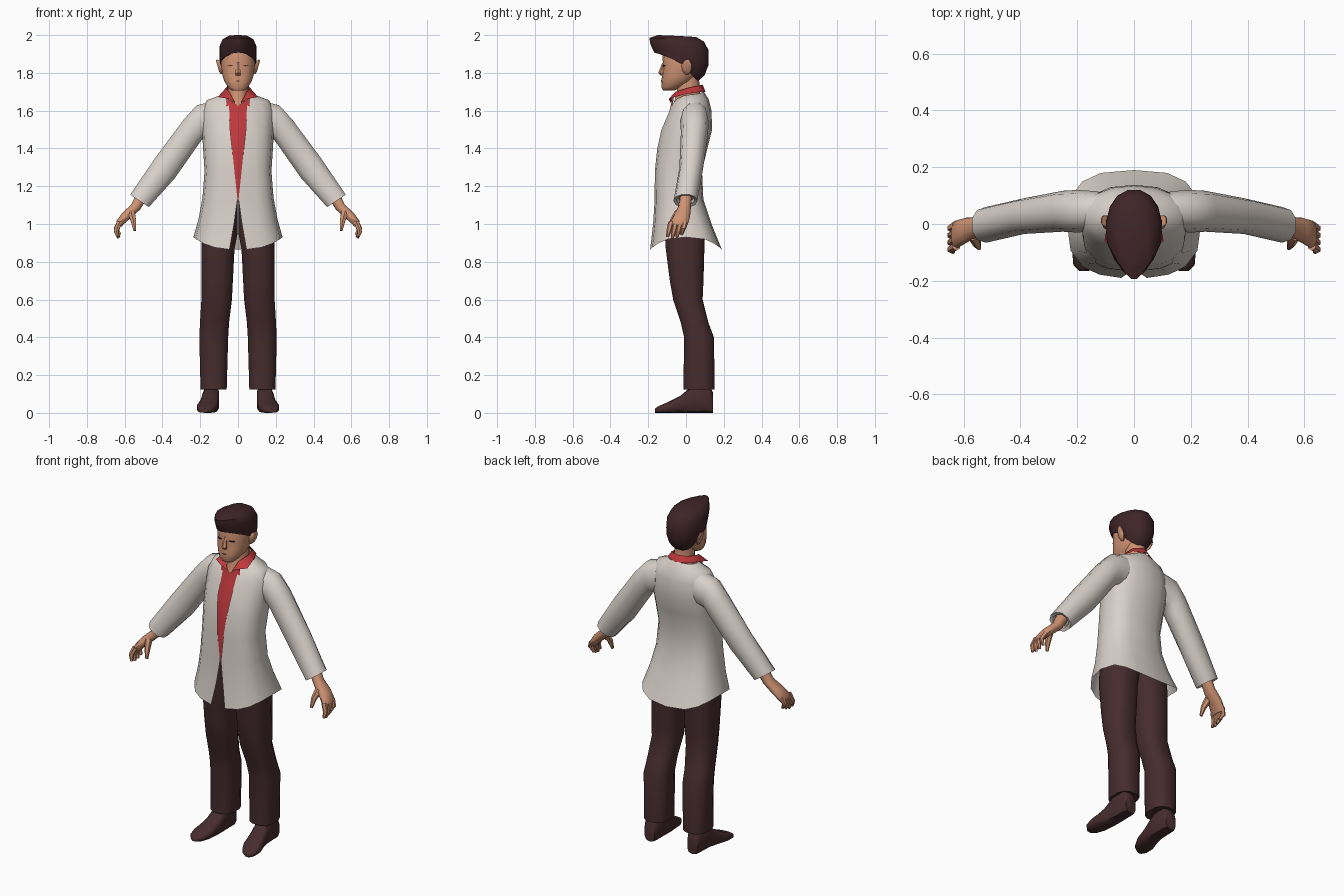
import bpy, bmesh, math
from mathutils import Vector as V

def material(name, rgb):
    m = bpy.data.materials.new(name)
    m.diffuse_color = (*rgb, 1)
    return m

CREAM = material("cream cloth", (0.70, 0.64, 0.59))
RED = material("red cloth", (0.52, 0.04, 0.045))
DARK = material("dark brown cloth", (0.062, 0.025, 0.027))
HAIR = material("dark brown hair", (0.050, 0.018, 0.021))
SKIN = material("skin", (0.62, 0.29, 0.17))

def loft(name, rings, mat, closed=True, caps=True, mirror=True, angle=50):
    """Skin a list of point rows; optionally mirrored across x = 0."""
    bm = bmesh.new()
    rows = [[bm.verts.new(p) for p in r] for r in rings]
    n = len(rows[0])
    for a, b in zip(rows, rows[1:]):
        for i in range(n if closed else n - 1):
            j = (i + 1) % n
            bm.faces.new((a[i], a[j], b[j], b[i]))
    if closed and caps:
        bm.faces.new(rows[0])
        bm.faces.new(rows[-1])
    bmesh.ops.recalc_face_normals(bm, faces=bm.faces)
    me = bpy.data.meshes.new(name)
    bm.to_mesh(me)
    bm.free()
    me.materials.append(mat)
    me.shade_smooth()
    me.set_sharp_from_angle(angle=math.radians(angle))
    ob = bpy.data.objects.new(name, me)
    bpy.context.collection.objects.link(ob)
    if mirror:
        m = ob.modifiers.new("mirror", "MIRROR")
        m.merge_threshold = 0.002
    return ob

def spow(v, p):
    return math.copysign(abs(v) ** p, v)

def oval(c, u, v, n=10, p=1.0):
    """Closed (super)ellipse ring around c with half axes u and v."""
    c, u, v = V(c), V(u), V(v)
    out = []
    for i in range(n):
        t = 2 * math.pi * (i + 0.5) / n
        out.append(c + u * spow(math.cos(t), p) + v * spow(math.sin(t), p))
    return out

def box_oval(z, x0, x1, yf, yb, n=10, p=0.8):
    return oval(((x0 + x1) / 2, (yf + yb) / 2, z), ((x1 - x0) / 2, 0, 0),
                (0, (yb - yf) / 2, 0), n, p)

def limb_ring(top, bot, y, ry, n=10, tilt=0.0):
    """Ring spanning two xz points, with half depth ry along y."""
    a, b = V((top[0], y, top[1])), V((bot[0], y, bot[1]))
    return oval((a + b) / 2, (a - b) / 2, (0, ry, tilt), n, 0.9)

def tube(name, pts, radii, mat):
    rings = []
    for i, p in enumerate(pts):
        d = V(pts[min(i + 1, len(pts) - 1)]) - V(pts[max(i - 1, 0)])
        u = d.cross(V((0, 1, 0))).normalized()
        w = d.cross(u).normalized()
        rings.append(oval(p, u * radii[i], w * radii[i], 6))
    return loft(name, rings, mat)

# Jacket body: open at the front, flared hem that dips at front and back
def jacket_row(zf, zs, zb, g, w, yf, yb, p):
    yc, h = (yf + yb) / 2, (yb - yf) / 2
    row = [V((g, yf, zf))]
    for deg in (-66, -46, -22, 0, 24, 46, 68, 90):
        t = math.radians(deg)
        s = math.sin(t)
        z = zs + ((zf if s < 0 else zb) - zs) * s * s
        x = 0 if deg == 90 else w * math.cos(t) ** p
        row.append(V((x, yc + h * spow(s, p), z)))
    return row

jacket = [
    (1.655, 1.685, 1.70, 0.045, 0.085, -0.055, 0.095, 1.0),
    (1.63, 1.655, 1.66, 0.048, 0.165, -0.075, 0.12, 1.0),
    (1.58, 1.60, 1.60, 0.045, 0.192, -0.095, 0.135, 0.95),
    (1.50, 1.50, 1.50, 0.042, 0.190, -0.13, 0.138, 0.85),
    (1.40, 1.40, 1.40, 0.031, 0.185, -0.152, 0.113, 0.8),
    (1.28, 1.28, 1.28, 0.019, 0.177, -0.165, 0.085, 0.75),
    (1.13, 1.14, 1.13, 0.003, 0.188, -0.166, 0.092, 0.72),
    (1.00, 1.03, 1.00, 0.021, 0.208, -0.174, 0.135, 0.72),
    (0.865, 0.93, 0.865, 0.045, 0.236, -0.19, 0.19, 0.72),
]
loft("jacket_body", [jacket_row(*r) for r in jacket], CREAM, closed=False)

# Sleeves, with the cuff folded back inside
loft("sleeve", [limb_ring(*r) for r in (
    ((0.13, 1.655), (0.12, 1.46), 0.045, 0.07),
    ((0.22, 1.632), (0.18, 1.455), 0.045, 0.075),
    ((0.292, 1.552), (0.21, 1.415), 0.045, 0.072),
    ((0.44, 1.353), (0.332, 1.24), 0.028, 0.063),
    ((0.573, 1.157), (0.47, 1.088), -0.003, 0.063),
    ((0.555, 1.152), (0.482, 1.103), -0.003, 0.048),
    ((0.54, 1.17), (0.47, 1.12), 0.0, 0.045))], CREAM)

# Hands
loft("palm", [limb_ring(*r) for r in (
    ((0.538, 1.165), (0.485, 1.125), 0.0, 0.032),
    ((0.565, 1.105), (0.518, 1.075), -0.008, 0.034),
    ((0.615, 1.058), (0.568, 1.03), -0.022, 0.044),
    ((0.645, 1.015), (0.605, 0.998), -0.037, 0.05),
    ((0.645, 0.995), (0.615, 0.985), -0.042, 0.046))], SKIN)
for i in range(4):
    y = -0.078 + i * 0.025
    s = (0.0, -0.006, 0.0, 0.012)[i]
    tube("finger", [(0.627, y, 1.01), (0.645, y - 0.012, 0.965 + s),
                    (0.637 - 0.004 * i, y - 0.02, 0.932 + s)],
         [0.016, 0.014, 0.008], SKIN)
tube("thumb", [(0.565, -0.04, 1.06), (0.553, -0.07, 1.015), (0.546, -0.085, 0.965)],
     [0.022, 0.016, 0.008], SKIN)

# Shirt front showing in the jacket opening
loft("shirt_front", [[V((0, y, zc)), V((x * 0.5, y, (zc + z) / 2)), V((x, y + 0.012, z))]
     for z, zc, x, y in (
        (1.67, 1.625, 0.06, -0.076), (1.58, 1.57, 0.065, -0.094),
        (1.50, 1.50, 0.06, -0.124), (1.40, 1.40, 0.05, -0.146),
        (1.28, 1.28, 0.04, -0.159), (1.12, 1.12, 0.03, -0.158))],
     RED, closed=False)

# Shirt collar: folded band with pointed wings
loft("shirt_collar", [
    [V(p) for p in ((0.014, -0.08, 1.64), (0.046, -0.055, 1.70), (0.066, 0.0, 1.718),
                    (0.055, 0.06, 1.732), (0, 0.088, 1.738))],
    [V(p) for p in ((0.048, -0.092, 1.662), (0.104, -0.06, 1.672), (0.092, 0.01, 1.69),
                    (0.07, 0.075, 1.70), (0, 0.103, 1.70))]], RED, closed=False)

# Trousers: one leg mirrored, meeting at the crotch
legs = [(1.12, 0, 0.165, -0.13, 0.075), (0.95, 0, 0.193, -0.115, 0.10),
        (0.87, 0.016, 0.196, -0.11, 0.10), (0.70, 0.025, 0.196, -0.088, 0.095),
        (0.60, 0.03, 0.196, -0.07, 0.09), (0.48, 0.045, 0.203, -0.03, 0.12),
        (0.40, 0.05, 0.207, -0.012, 0.15), (0.125, 0.058, 0.2, -0.016, 0.154),
        (0.13, 0.075, 0.185, 0.0, 0.14)]
loft("trouser_leg", [box_oval(*r, n=12, p=0.75) for r in legs], DARK)

# Shoes: sections from heel to toe, turned slightly outward
shoes = [(0.142, 0.142, 0.034, 0.11), (0.12, 0.142, 0.043, 0.15), (0.03, 0.143, 0.045, 0.14),
         (-0.03, 0.15, 0.05, 0.09), (-0.10, 0.163, 0.056, 0.055),
         (-0.145, 0.172, 0.043, 0.036), (-0.165, 0.176, 0.018, 0.022)]
loft("shoe", [oval((x, y, h / 2), (w, 0, 0), (0, 0, h / 2), 10, 0.6)
              for y, x, w, h in shoes], DARK)

# Neck and head
loft("neck", [box_oval(z, -w, w, f, b, 12, 1) for z, w, f, b in (
    (1.58, 0.075, -0.085, 0.08), (1.64, 0.062, -0.068, 0.08),
    (1.70, 0.055, -0.05, 0.075), (1.80, 0.055, -0.05, 0.07))], SKIN, mirror=False)
loft("head", [box_oval(z, -w, w, f, b, 14, 0.85) for z, w, f, b in (
    (1.708, 0.036, -0.122, -0.06), (1.722, 0.052, -0.13, -0.03), (1.755, 0.074, -0.13, 0.03),
    (1.79, 0.085, -0.127, 0.06), (1.84, 0.091, -0.122, 0.08),
    (1.90, 0.091, -0.125, 0.09), (1.95, 0.075, -0.11, 0.08))], SKIN, mirror=False)
loft("nose", [oval((0, y, z), (w, 0, 0), (0, d, 0), 6) for z, y, w, d in (
    (1.855, -0.115, 0.009, 0.01), (1.80, -0.125, 0.016, 0.022),
    (1.787, -0.12, 0.014, 0.014))], SKIN, mirror=False)
loft("ear", [oval(c, (0, 0.024 * s, 0), (0.012 * s, 0, 0.042 * s), 8) for c, s in (
    ((0.082, -0.005, 1.825), 0.9), ((0.102, 0.008, 1.833), 1.0),
    ((0.108, 0.012, 1.834), 0.75))], SKIN)

# Eyes and mouth: thin dark strips
loft("eye", [oval((0.04, y, 1.838), (0.017, 0.005, 0), (0, 0, 0.003), 6)
             for y in (-0.112, -0.121)], HAIR)
loft("mouth", [oval((0, y, 1.757), (0.014, 0, 0), (0, 0, 0.002), 6)
               for y in (-0.126, -0.132)], HAIR, mirror=False)

# Hair: tilted rings, low at the nape and swept to a point over the brow
def hair_ring(zf, zb, w, yf, yb):
    ring = box_oval(0, -w, w, yf, yb, 16, 0.9)
    for p in ring:
        t = (p.y - yf) / (yb - yf)
        p.z = zf + (zb - zf) * t ** 1.15
        if t < 0.5:
            p.x *= 1 - 0.5 * (1 - 2 * t) ** 2
            p.y -= 0.012 * (1 - 2 * t) ** 2
    return ring

loft("hair", [hair_ring(*r) for r in (
    (1.912, 1.755, 0.085, -0.12, 0.065), (1.908, 1.785, 0.096, -0.158, 0.10),
    (1.93, 1.84, 0.100, -0.17, 0.122), (1.96, 1.92, 0.100, -0.182, 0.122),
    (1.985, 1.965, 0.085, -0.184, 0.098), (2.0, 1.99, 0.05, -0.14, 0.055))],
    HAIR, mirror=False, angle=40)
